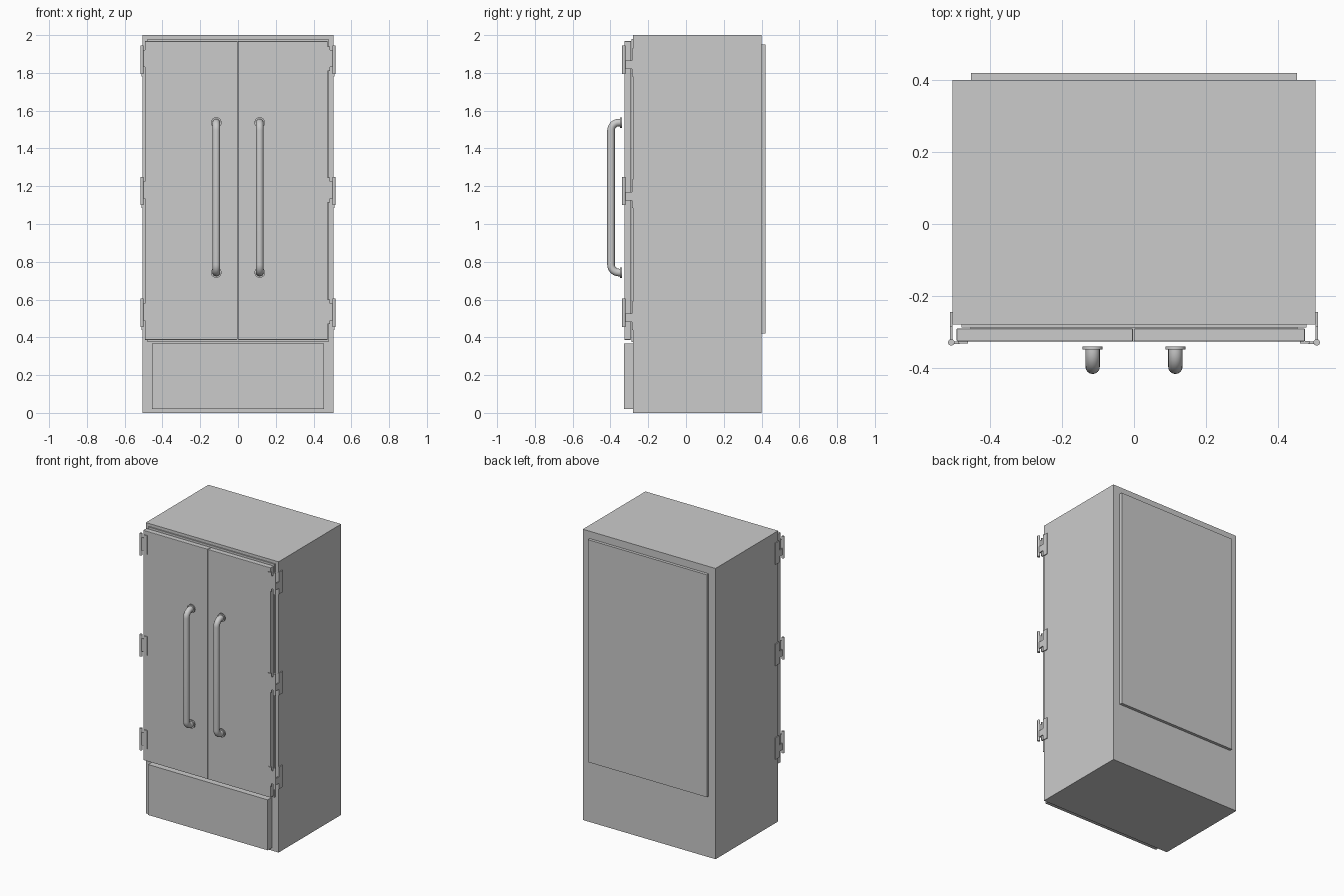
import bpy, math
from mathutils import Vector

if "Cube" in bpy.data.objects:
    bpy.data.objects.remove(bpy.data.objects["Cube"])


def box(name, x, y, z, bevel=0.0):
    """Box from (min, max) ranges on each axis."""
    lo, hi = zip(x, y, z)
    verts = [(a, b, c) for a in (lo[0], hi[0]) for b in (lo[1], hi[1]) for c in (lo[2], hi[2])]
    faces = [(0, 1, 3, 2), (4, 6, 7, 5), (0, 4, 5, 1), (2, 3, 7, 6), (0, 2, 6, 4), (1, 5, 7, 3)]
    mesh = bpy.data.meshes.new(name)
    mesh.from_pydata(verts, [], faces)
    ob = bpy.data.objects.new(name, mesh)
    bpy.context.collection.objects.link(ob)
    if bevel:
        mod = ob.modifiers.new("soft_edges", 'BEVEL')
        mod.width, mod.segments = bevel, 2
    return ob


def cylinder(name, r, depth, loc, rot=(0, 0, 0)):
    bpy.ops.mesh.primitive_cylinder_add(vertices=24, radius=r, depth=depth, location=loc, rotation=rot)
    ob = bpy.context.object
    ob.name = name
    bpy.ops.object.shade_smooth_by_angle()
    return ob


def tube(name, points, r):
    """Round bar following a path."""
    curve = bpy.data.curves.new(name, 'CURVE')
    curve.dimensions = '3D'
    curve.bevel_depth, curve.bevel_resolution, curve.use_fill_caps = r, 6, True
    spline = curve.splines.new('POLY')
    spline.points.add(len(points) - 1)
    for p, co in zip(spline.points, points):
        p.co = (*co, 1)
    ob = bpy.data.objects.new(name, curve)
    bpy.context.collection.objects.link(ob)
    bpy.ops.object.select_all(action='DESELECT')
    ob.select_set(True)
    bpy.context.view_layer.objects.active = ob
    bpy.ops.object.convert(target='MESH')
    bpy.ops.object.shade_smooth_by_angle()


# Cabinet, rear panel, door seal and bottom drawer
box("cabinet", (-0.505, 0.505), (-0.28, 0.40), (0, 2))
box("back_panel", (-0.453, 0.453), (0.40, 0.42), (0.42, 1.95))
box("door_seal", (-0.48, 0.48), (-0.288, -0.28), (0.375, 1.98))
box("drawer_front", (-0.455, 0.455), (-0.327, -0.28), (0.02, 0.367))

# Doors (slightly different widths)
box("left_door", (-0.493, -0.003), (-0.326, -0.291), (0.387, 1.968), 0.002)
box("right_door", (0.0, 0.475), (-0.326, -0.291), (0.387, 1.968), 0.002)

for s, side in ((-1, "left"), (1, "right")):
    # Handle with rounded bends and base flanges
    hx, y0, yf, top, bottom, R = s * 0.115, -0.345, -0.397, 1.537, 0.743, 0.042
    path = [(hx, y0, top)]
    arc = [i * math.pi / 16 for i in range(9)]
    path += [(hx, yf + R - R * math.sin(a), top - R + R * math.cos(a)) for a in arc]
    path += [(hx, yf + R - R * math.sin(a), bottom + R - R * math.cos(a)) for a in reversed(arc)]
    path.append((hx, y0, bottom))
    tube(side + "_handle", path, 0.02)
    for z in (top, bottom):
        cylinder(side + "_handle_flange", 0.028, 0.009, (hx, -0.3445, z), (math.pi / 2, 0, 0))

    # Three hinges: leaf on the cabinet side, neck, pin and leaf on the door
    def span(a, b):
        return tuple(sorted((s * a, s * b)))

    for c in (1.86, 1.165, 0.52):
        box(side + "_hinge_side_leaf", span(0.504, 0.511), (-0.285, -0.245), (c - 0.08, c + 0.07))
        box(side + "_hinge_neck", span(0.504, 0.511), (-0.328, -0.285), (c - 0.04, c + 0.005))
        cylinder(side + "_hinge_pin", 0.009, 0.15, (s * 0.508, -0.329, c + 0.01))
        box(side + "_hinge_door_neck", span(0.485, 0.506), (-0.333, -0.326), (c - 0.03, c + 0.06))
        box(side + "_hinge_door_leaf", span(0.462, 0.488), (-0.332, -0.325), (c - 0.05, c + 0.08))
